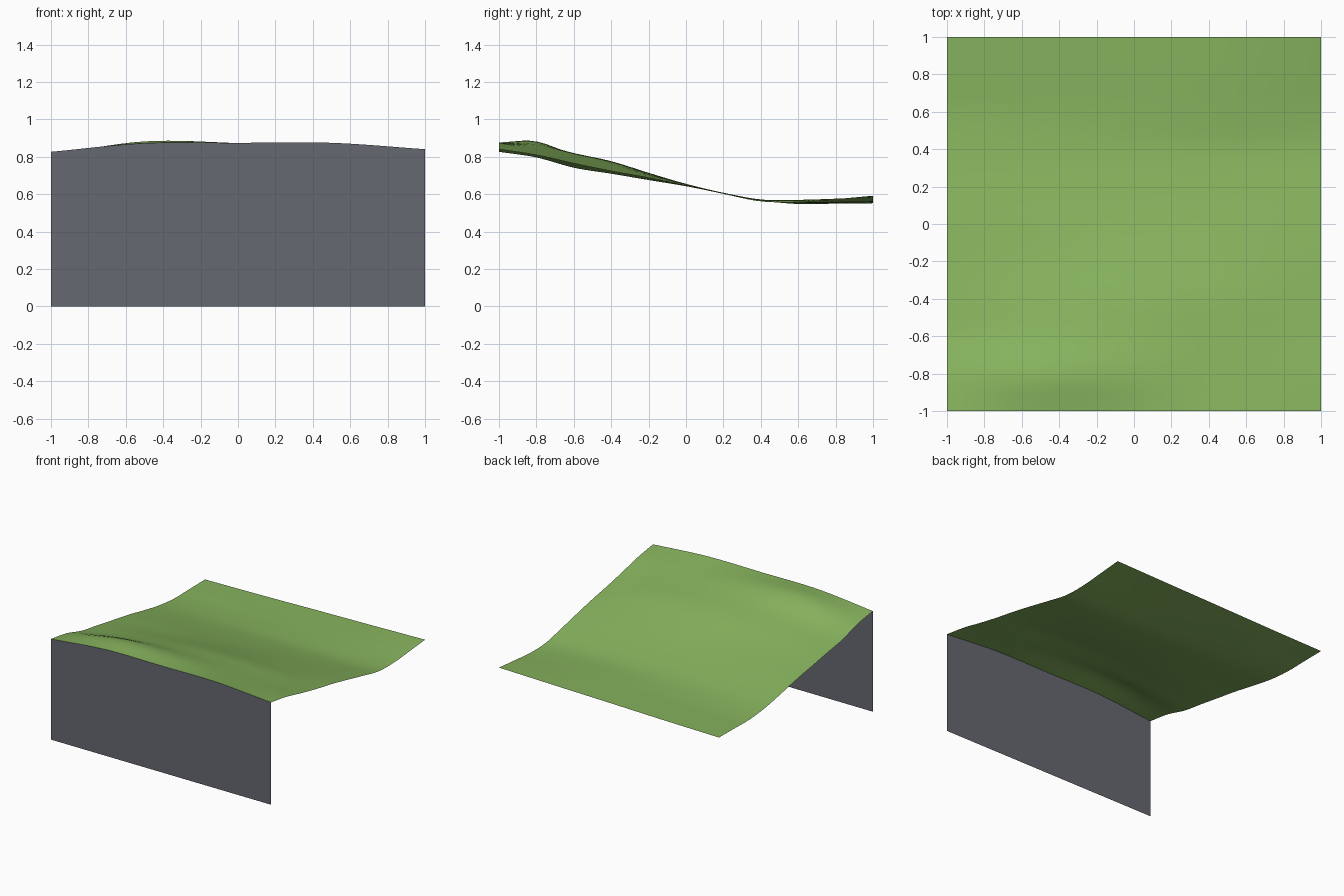
import bpy
import bmesh

STEPS = 48          # grid cells along each side
HALF = 1.0          # half of the ground width

# Ground heights in thousandths, rows from front to back, left to right in x
HEIGHTS = [
    [827, 873, 875, 875, 841],
    [797, 878, 868, 838, 810],
    [742, 798, 820, 800, 765],
    [710, 747, 776, 764, 724],
    [676, 694, 714, 708, 688],
    [643, 650, 655, 655, 646],
    [603, 606, 608, 607, 602],
    [567, 570, 572, 571, 562],
    [548, 556, 565, 570, 558],
    [550, 557, 567, 576, 574],
    [552, 560, 571, 581, 592],
]


def make_material(name, colour):
    mat = bpy.data.materials.new(name)
    mat.use_nodes = True
    rgba = (*colour, 1.0)
    mat.diffuse_color = rgba
    for node in mat.node_tree.nodes:
        if node.type == 'BSDF_PRINCIPLED':
            node.inputs["Base Color"].default_value = rgba
            node.inputs["Roughness"].default_value = 0.9
    return mat


def spline(values, t):
    """Smooth curve through evenly spaced values, t from 0 to 1."""
    last = len(values) - 1
    i = min(int(t * last), last - 1)
    f = t * last - i
    b, c = values[i], values[i + 1]
    a = values[i - 1] if i > 0 else 2 * b - c
    d = values[i + 2] if i + 2 <= last else 2 * c - b
    return b + f / 2 * (c - a + f * (2 * a - 5 * b + 4 * c - d
                                     + f * (3 * (b - c) + d - a)))


def ground_height(u, v):
    return spline([spline(row, u) for row in HEIGHTS], v) / 1000


def sheet(name, rows, material):
    """Join rows of points into one smooth sheet of quads."""
    bm = bmesh.new()
    grid = [[bm.verts.new(p) for p in row] for row in rows]
    for low, high in zip(grid, grid[1:]):
        for i in range(len(low) - 1):
            face = bm.faces.new((low[i], low[i + 1], high[i + 1], high[i]))
            face.smooth = True
    mesh = bpy.data.meshes.new(name)
    bm.to_mesh(mesh)
    bm.free()
    mesh.materials.append(material)
    obj = bpy.data.objects.new(name, mesh)
    bpy.context.collection.objects.link(obj)
    return obj


cube = bpy.data.objects.get("Cube")
if cube:
    bpy.data.objects.remove(cube, do_unlink=True)

grass = make_material("grass_green", (0.24, 0.45, 0.11))
stone = make_material("stone_grey", (0.13, 0.138, 0.165))

# Rolling grass surface
params = [i / STEPS for i in range(STEPS + 1)]


def place(t):
    return (2 * t - 1) * HALF


ground_rows = [[(place(u), place(v), ground_height(u, v)) for u in params]
               for v in params]
sheet("grass_ground", ground_rows, grass)

# Upright cliff face under the front edge
front_edge = ground_rows[0]
foot = [(x, y, 0.0) for x, y, z in front_edge]
sheet("front_cliff", [foot, front_edge], stone)
